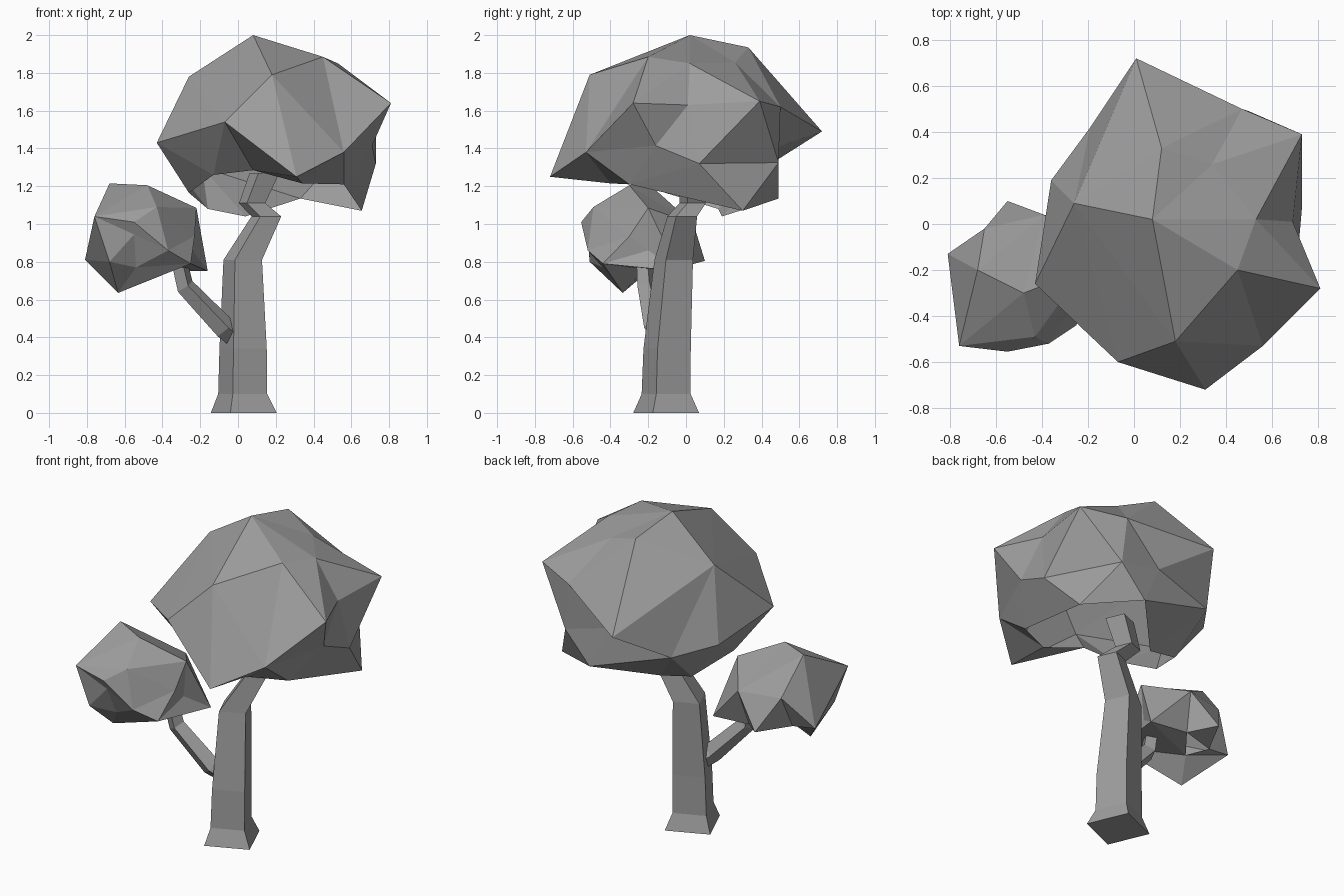
import bpy, bmesh
from mathutils import Vector, Matrix
from math import cos, sin, pi, radians

# One darker grey for the whole tree
grey = bpy.data.materials.new("dark_grey")
grey.diffuse_color = (0.34, 0.34, 0.34, 1)


def finish(name, bm):
    me = bpy.data.meshes.new(name)
    bm.to_mesh(me)
    bm.free()
    me.materials.append(grey)
    ob = bpy.data.objects.new(name, me)
    bpy.context.collection.objects.link(ob)
    return ob


def limb(name, rings, turn, tilt):
    """Four-sided tapering limb through (x, y, z, radius) stations."""
    bm = bmesh.new()
    loops = []
    pts = [Vector(r[:3]) for r in rings]
    for i, r in enumerate(rings):
        rot = Matrix.Identity(3)
        if tilt:
            d = pts[min(i + 1, len(pts) - 1)] - pts[max(i - 1, 0)]
            rot = Vector((0, 0, 1)).rotation_difference(d).to_matrix()
        loop = []
        for k in range(4):
            a = radians(turn) + k * pi / 2
            loop.append(bm.verts.new(pts[i] + rot @ Vector((r[3] * cos(a), r[3] * sin(a), 0))))
        loops.append(loop)
    for a, b in zip(loops, loops[1:]):
        for k in range(4):
            bm.faces.new((a[k], a[(k + 1) % 4], b[(k + 1) % 4], b[k]))
    bm.faces.new(loops[0])
    bm.faces.new(loops[-1])
    bmesh.ops.recalc_face_normals(bm, faces=bm.faces[:])
    return finish(name, bm)


def crown(name, centre, points, rim):
    """Faceted shell: wrap the points as seen from the centre, push them out, open it at the rim."""
    c = Vector(centre)
    bm = bmesh.new()
    place = {}
    for p in points + rim:
        v = bm.verts.new((Vector(p) - c).normalized())
        place[v] = Vector(p)
    edge = set(list(place)[len(points):])
    bmesh.ops.convex_hull(bm, input=bm.verts[:])
    bmesh.ops.recalc_face_normals(bm, faces=bm.faces[:])
    for v in bm.verts:
        v.co = place[v]
    hole = [f for f in bm.faces if all(v in edge for v in f.verts)]
    bmesh.ops.delete(bm, geom=hole, context='FACES')
    return finish(name, bm)


# Trunk with flared foot and kinked top
limb("trunk", [
    (0.03, -0.105, 0.0, 0.188), (0.025, -0.105, 0.1, 0.14),
    (0.027, -0.1, 0.34, 0.135), (0.025, -0.065, 0.81, 0.11),
    (0.15, -0.02, 1.04, 0.085), (0.075, 0.035, 1.11, 0.075),
    (0.14, 0.04, 1.27, 0.085)], -112, False)

# Side branch
limb("branch", [
    (0.02, -0.1, 0.38, 0.06), (-0.07, -0.165, 0.45, 0.06),
    (-0.28, -0.21, 0.67, 0.05), (-0.31, -0.22, 0.80, 0.045),
    (-0.36, -0.23, 0.87, 0.045)], 20, True)

# Large crown: outer points, then the rim of the open underside
crown("large_crown", (0.15, 0.0, 1.47), [
    (0.01, 0.72, 1.49), (-0.36, 0.19, 1.34), (-0.26, 0.09, 1.78),
    (-0.43, -0.26, 1.43), (0.08, 0.02, 2.0), (0.12, 0.33, 1.935),
    (0.34, 0.26, 1.855), (0.53, 0.02, 1.85), (0.45, -0.2, 1.885),
    (0.18, -0.51, 1.79), (0.81, -0.28, 1.64), (0.31, -0.72, 1.25),
    (-0.07, -0.6, 1.54), (0.56, -0.53, 1.38), (0.73, 0.39, 1.65),
    (0.47, 0.5, 1.62), (0.73, 0.07, 1.32), (0.71, -0.16, 1.415),
    (0.69, 0.01, 1.63), (0.2, 0.46, 1.4), (-0.19, 0.42, 1.3),
    (0.5, 0.49, 1.325)], [
    (0.655, 0.3, 1.07), (0.33, 0.49, 1.135), (0.04, 0.19, 1.04),
    (-0.16, 0.17, 1.08), (-0.26, -0.11, 1.165), (-0.165, -0.25, 1.14),
    (-0.13, -0.32, 1.26), (0.08, -0.35, 1.285), (0.34, -0.4, 1.215),
    (0.56, -0.3, 1.21)])

# Small crown on the branch, with a ragged open underside
crown("small_crown", (-0.5, -0.24, 0.97), [
    (-0.68, -0.2, 1.215), (-0.48, -0.3, 1.205), (-0.55, 0.10, 0.805),
    (-0.39, 0.04, 1.0), (-0.65, -0.02, 1.0), (-0.81, -0.13, 0.81),
    (-0.76, -0.53, 1.04), (-0.55, -0.555, 1.01), (-0.43, -0.49, 1.09),
    (-0.22, -0.2, 1.085), (-0.23, -0.3, 0.935), (-0.16, -0.04, 0.75),
    (-0.37, -0.52, 0.86), (-0.68, -0.51, 0.8), (-0.55, -0.52, 0.945),
    (-0.635, -0.335, 0.635)], [
    (-0.25, -0.44, 0.79), (-0.54, -0.44, 0.77), (-0.57, -0.22, 0.76),
    (-0.66, -0.12, 0.79), (-0.42, -0.03, 0.77), (-0.24, -0.2, 0.86)])
